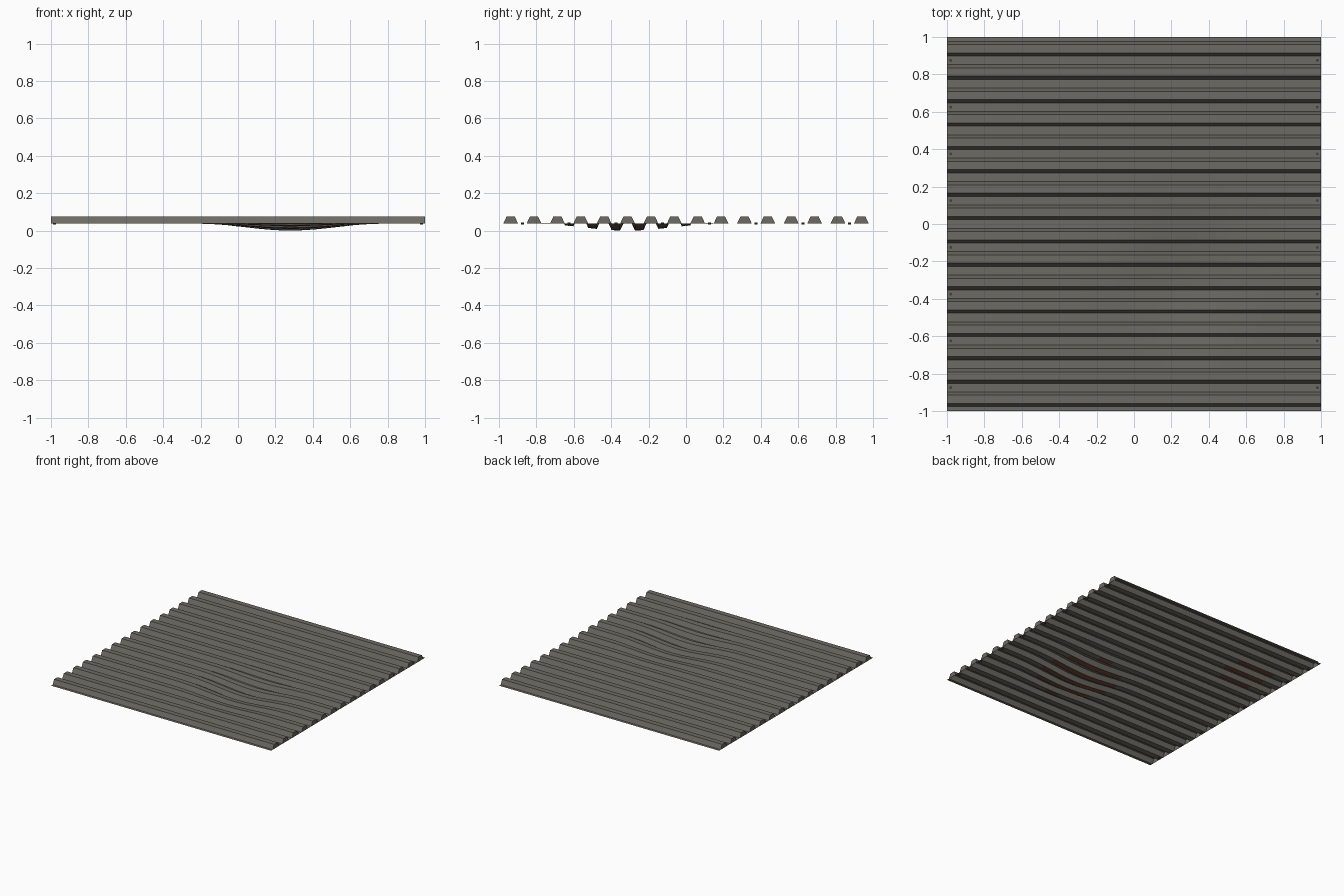
import bpy, bmesh, math

if "Cube" in bpy.data.objects:
    bpy.data.objects.remove(bpy.data.objects["Cube"])

PITCH, RIBS = 0.125, 16
BASE_Z, TOP_Z = 0.038, 0.075
BASE_HALF, TOP_HALF = 0.0395, 0.022
DENT_X, DENT_Y, DENT_R, DENT_DEPTH = 0.28, -0.3125, 0.62, 0.037
SEGS = 64


def material(name, rgb):
    m = bpy.data.materials.new(name)
    m.diffuse_color = (*rgb, 1)
    m.use_nodes = True
    m.node_tree.nodes["Principled BSDF"].inputs["Base Color"].default_value = m.diffuse_color
    return m


def dent(x, y):
    d = math.hypot(x - DENT_X, y - DENT_Y) / DENT_R
    return DENT_DEPTH * (1 - d * d) ** 4 if d < 1 else 0.0


def finish(bm, name, mat):
    me = bpy.data.meshes.new(name)
    bm.to_mesh(me)
    bm.free()
    me.materials.append(mat)
    ob = bpy.data.objects.new(name, me)
    bpy.context.collection.objects.link(ob)
    return ob


steel = material("weathered_steel", (0.15, 0.145, 0.125))
rust = material("rust", (0.16, 0.07, 0.04))
dark = material("dark_steel", (0.05, 0.05, 0.045))

# cross-section of the trapezoidal ribs, from front edge to back edge
profile = [(-1.0, BASE_Z)]
for i in range(RIBS):
    c = -1 + PITCH * (i + 0.5)
    profile += [(c - BASE_HALF, BASE_Z), (c - TOP_HALF, TOP_Z),
                (c + TOP_HALF, TOP_Z), (c + BASE_HALF, BASE_Z)]
profile.append((1.0, BASE_Z))
xs = [-1 + 2 * i / SEGS for i in range(SEGS + 1)]


def sheet_bm(drop=0.0, keep=None, caps=False):
    """Sweep the profile along x, pressing in the dent."""
    bm = bmesh.new()
    grid = [[bm.verts.new((x, y, z - dent(x, y) - drop)) for y, z in profile] for x in xs]
    for i in range(SEGS):
        for j in range(len(profile) - 1):
            x = (xs[i] + xs[i + 1]) / 2
            y = (profile[j][0] + profile[j + 1][0]) / 2
            if keep is None or keep(x, y, j):
                bm.faces.new((grid[i][j], grid[i + 1][j], grid[i + 1][j + 1], grid[i][j + 1]))
    if caps:
        for k in range(RIBS):
            j = 1 + 4 * k
            bm.faces.new(grid[0][j:j + 4][::-1])
            bm.faces.new(grid[-1][j:j + 4])
    loose = [v for v in bm.verts if not v.link_faces]
    bmesh.ops.delete(bm, geom=loose, context='VERTS')
    return bm


# corrugated sheet with closed rib ends
finish(sheet_bm(caps=True), "corrugated_sheet", steel)


# rust stains on the underside of the valleys
def stain(cx, cy, r):
    def keep(x, y, j):
        return j % 4 == 0 and math.hypot(x - cx, y - cy) < r
    bm = sheet_bm(0.001, keep)
    bmesh.ops.reverse_faces(bm, faces=bm.faces[:])
    return bm


finish(stain(DENT_X, DENT_Y, 0.32), "rust_stain_dent", rust)
finish(stain(-0.66, 0.52, 0.2), "rust_stain_corner", rust)

# small fasteners in every second valley at both ends
bm = bmesh.new()
for side in (-1, 1):
    for k in range(8):
        ret = bmesh.ops.create_cone(bm, cap_ends=True, segments=8,
                                    radius1=0.008, radius2=0.008, depth=0.009)
        bmesh.ops.translate(bm, verts=ret["verts"],
                            vec=(side * 0.98, -0.875 + 0.25 * k, BASE_Z))
finish(bm, "fasteners", dark)
